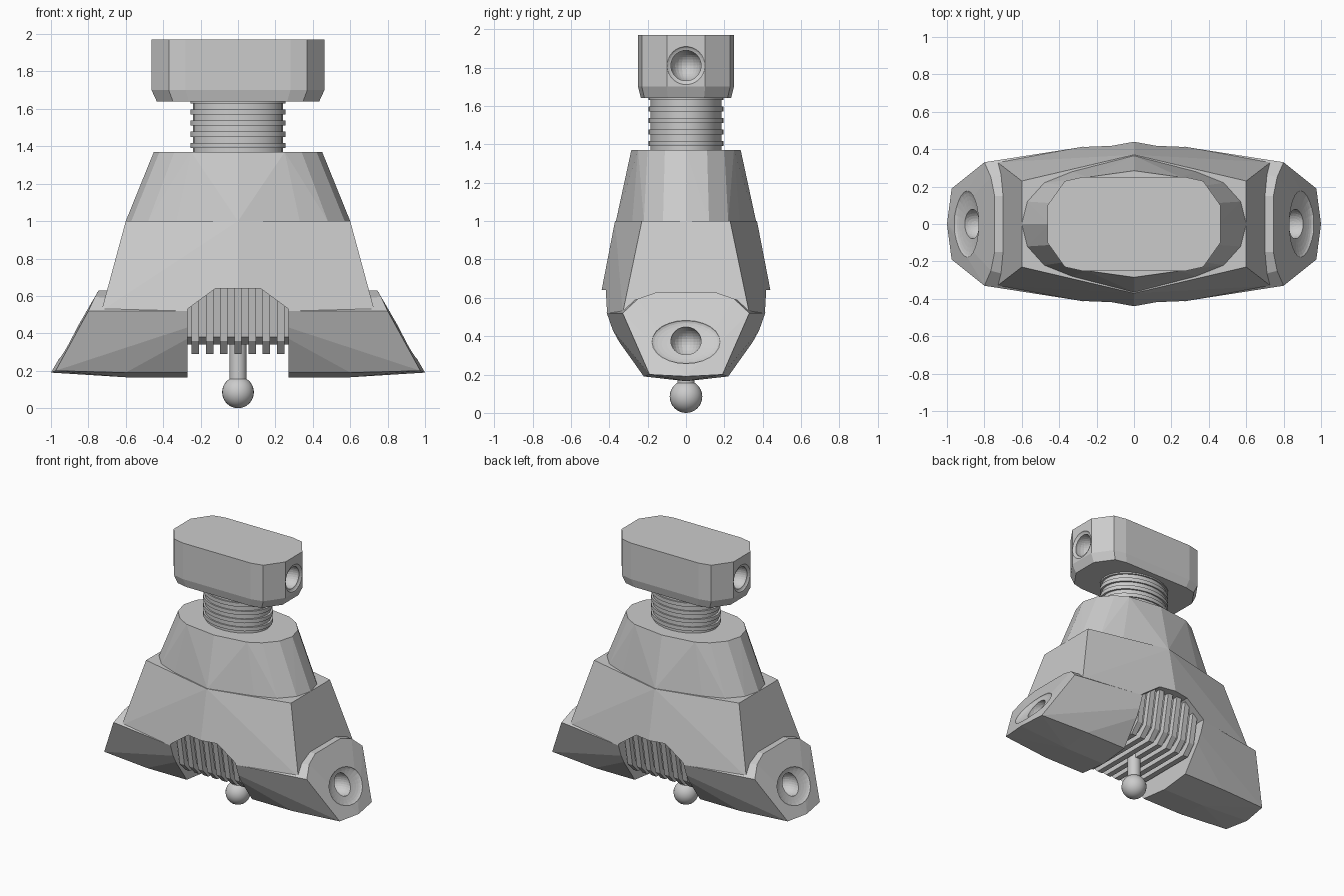
import bpy
import bmesh
from math import radians
from mathutils import Matrix, Vector

default_cube = bpy.data.objects.get("Cube")
if default_cube:
    bpy.data.objects.remove(default_cube, do_unlink=True)


def finish(name, bm):
    """Turn a bmesh into a named object in the scene."""
    bmesh.ops.recalc_face_normals(bm, faces=bm.faces)
    mesh = bpy.data.meshes.new(name)
    bm.to_mesh(mesh)
    bm.free()
    obj = bpy.data.objects.new(name, mesh)
    bpy.context.collection.objects.link(obj)
    return obj


def hull(name, points, centre_x=0):
    """Convex solid from points mirrored across x and y."""
    bm = bmesh.new()
    corners = {(centre_x + sx * x, sy * y, z)
               for x, y, z in points for sx in (-1, 1) for sy in (-1, 1)}
    for corner in sorted(corners):
        bm.verts.new(corner)
    result = bmesh.ops.convex_hull(bm, input=bm.verts)
    unused = [g for g in result["geom_interior"] if isinstance(g, bmesh.types.BMVert)]
    bmesh.ops.delete(bm, geom=unused, context="VERTS")
    bmesh.ops.dissolve_limit(bm, angle_limit=radians(1), verts=bm.verts, edges=bm.edges)
    return finish(name, bm)


def ring(outline, z, scale=1):
    return [(x * scale, y * scale, z) for x, y in outline]


def ball(name, centre, radii, tilt=0):
    """Ellipsoid, optionally tilted about y."""
    bm = bmesh.new()
    matrix = (Matrix.Translation(centre) @ Matrix.Rotation(tilt, 4, "Y")
              @ Matrix.Diagonal(Vector(radii)).to_4x4())
    bmesh.ops.create_uvsphere(bm, u_segments=24, v_segments=16, radius=1, matrix=matrix)
    return finish(name, bm)


def tube(name, radius_x, radius_y, bottom, top):
    """Upright elliptical cylinder."""
    bm = bmesh.new()
    matrix = (Matrix.Translation((0, 0, (bottom + top) / 2))
              @ Matrix.Diagonal((radius_x, radius_y, top - bottom, 1)))
    bmesh.ops.create_cone(bm, cap_ends=True, segments=28, radius1=1, radius2=1,
                          depth=1, matrix=matrix)
    return finish(name, bm)


def activate(obj):
    bpy.ops.object.select_all(action="DESELECT")
    obj.select_set(True)
    bpy.context.view_layer.objects.active = obj


def smooth(obj):
    activate(obj)
    bpy.ops.object.shade_smooth_by_angle(angle=radians(35))


def carve(target, cutter):
    """Subtract the cutter from the target, then discard the cutter."""
    cutter.hide_render = True
    modifier = target.modifiers.new("carve", "BOOLEAN")
    modifier.operation = "DIFFERENCE"
    modifier.solver = "EXACT"
    modifier.object = cutter
    activate(target)
    bpy.ops.object.modifier_apply(modifier=modifier.name)
    bpy.data.objects.remove(cutter, do_unlink=True)


# Top block with bevelled underside
head_outline = [(.462, .1), (.37, .23), (.28, .25)]
head = hull("head_block", ring(head_outline, 1.64, .94)
            + ring(head_outline, 1.7) + ring(head_outline, 1.97))

# Ribbed neck
smooth(tube("neck_core", .24, .185, 1.3, 1.68))
for i in range(5):
    z = 1.39 + i * .06
    smooth(tube(f"neck_rib_{i + 1}", .255, .195, z, z + .028))

# Tapered collar above the shoulders
hull("collar", ring([(.45, 0), (.42, .11), (.34, .2), (.25, .25), (0, .285)], 1.37)
     + ring([(.6, 0), (.57, .12), (.48, .22), (.33, .28), (0, .365)], 1))

# Shoulder body
shoulders = hull("shoulder_body", ring([(.6, .23), (0, .37)], 1)
                 + ring([(.73, .33), (0, .463)], .52))

# Flared base with slanted end caps
base = hull("flared_base", [
    (0, .455, .52), (.8, .33, .52),
    (.765, .25, .595), (.745, .15, .63), (.7, .15, .62), (.7, .24, .59),
    (.27, .32, .33), (.6, .22, .19), (.975, .19, .2), (1, 0, .19), (.6, 0, .165)])

# Arched opening through the lower body
for part in (shoulders, base):
    carve(part, hull("arch_cutter", [
        (x, 1, z) for x, z in ((.27, 0), (.27, .53), (.12, .64))]))

# Sockets in the end caps and head
for side in (-1, 1):
    carve(base, ball("dimple_cutter", (side * .896, 0, .37),
                     (.13, .18, .03), side * radians(60)))
    carve(base, ball("socket_cutter", (side * .85, 0, .37), (.1, .08, .08)))
    carve(head, ball("rim_cutter", (side * .465, 0, 1.81), (.025, .1, .1)))
    carve(head, ball("socket_cutter", (side * .435, 0, 1.81), (.1, .08, .08)))

# Slatted grille inside the arch
hull("grille_core", [(.27, y, z) for y, z in ((.355, .66), (.3, .38), (.25, .34))])
for i in range(-3, 4):
    hull(f"grille_slat_{i + 4}", [
        (.02, y, z) for y, z in ((.39, .66), (.335, .36), (.27, .29))], i * .076)

# Hanging stem and ball
smooth(tube("ball_stem", .045, .045, .1, .4))
smooth(ball("hanging_ball", (0, 0, .085), (.085, .085, .085)))
